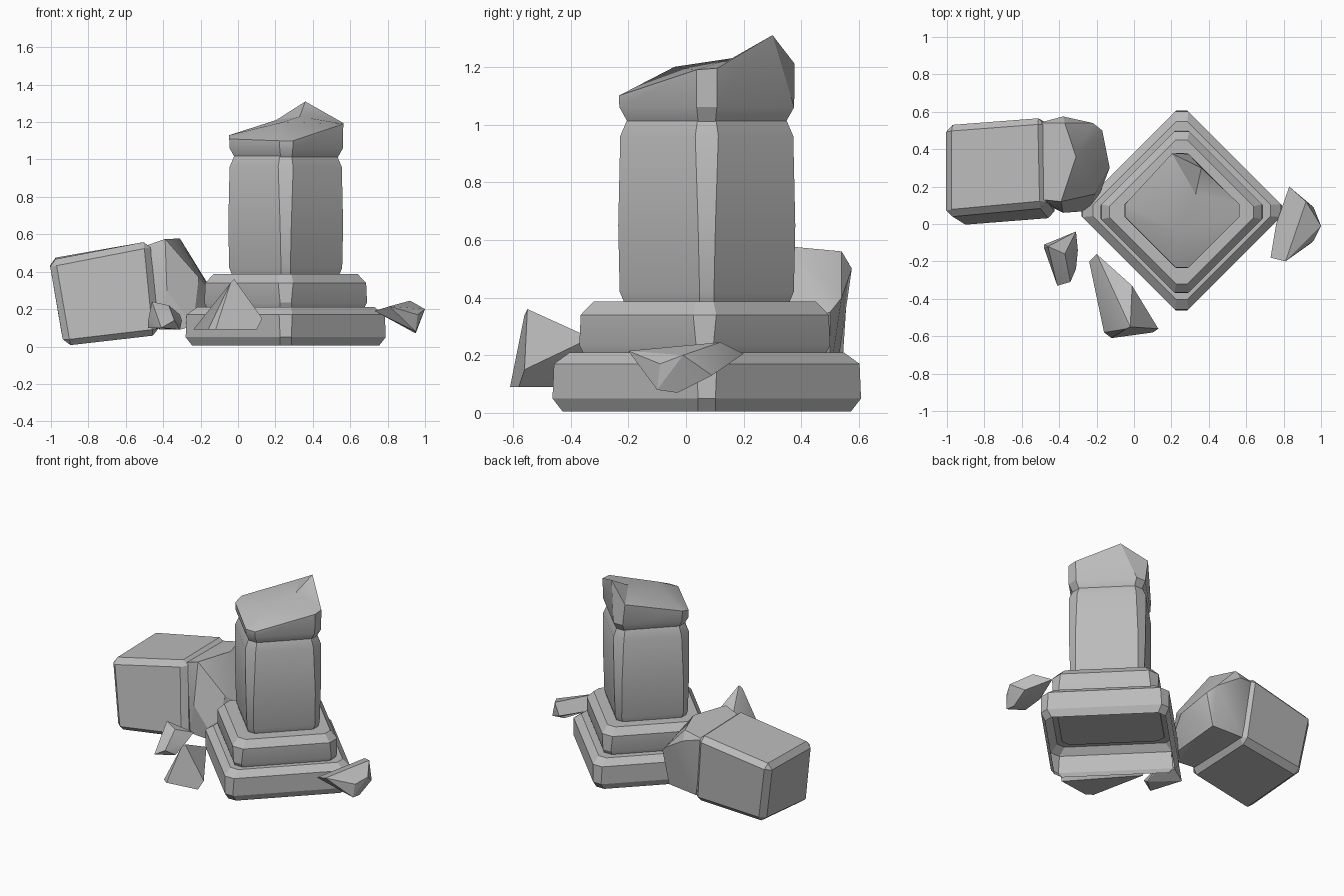
import bpy, bmesh, math
from mathutils import Vector

cube = bpy.data.objects.get("Cube")
if cube:
    bpy.data.objects.remove(cube, do_unlink=True)

stone = bpy.data.materials.new("grey_stone")
stone.use_nodes = True
GREY = (0.5, 0.5, 0.5, 1)
stone.diffuse_color = GREY
stone.node_tree.nodes["Principled BSDF"].inputs["Base Color"].default_value = GREY


def finish(name, bm, angle=28):
    bmesh.ops.recalc_face_normals(bm, faces=bm.faces[:])
    mesh = bpy.data.meshes.new(name)
    bm.to_mesh(mesh)
    bm.free()
    mesh.materials.append(stone)
    mesh.shade_smooth()
    mesh.set_sharp_from_angle(angle=math.radians(angle))
    obj = bpy.data.objects.new(name, mesh)
    bpy.context.collection.objects.link(obj)
    return obj


def diamond(bm, cx, cy, z, reach, cut):
    """Ring of a square standing on its corner, with the corners cut off."""
    ring = []
    for k in range(4):
        a = k * math.pi / 2
        for side in (-cut, cut):
            x = cx + reach * math.cos(a) - side * math.sin(a)
            y = cy + reach * math.sin(a) + side * math.cos(a)
            ring.append(bm.verts.new((x, y, z)))
    return ring


def stack(bm, cx, cy, levels):
    """Walls through rings given as (height, reach, corner cut)."""
    rings = [diamond(bm, cx, cy, *level) for level in levels]
    for low, high in zip(rings, rings[1:]):
        for i in range(8):
            j = (i + 1) % 8
            bm.faces.new((low[i], low[j], high[j], high[i]))
    return rings


def hewn_block(name, cx, cy, levels, open_bottom=False):
    bm = bmesh.new()
    rings = stack(bm, cx, cy, levels)
    bm.faces.new(rings[-1])
    if not open_bottom:
        bm.faces.new(rings[0][::-1])
    return finish(name, bm)


def rock(name, points, bevel=0):
    """Faceted stone wrapped round a few corner points."""
    bm = bmesh.new()
    for p in points:
        bm.verts.new(p)
    bmesh.ops.convex_hull(bm, input=bm.verts[:])
    loose = [v for v in bm.verts if not v.link_faces]
    bmesh.ops.delete(bm, geom=loose, context='VERTS')
    bmesh.ops.dissolve_limit(bm, angle_limit=math.radians(9),
                             verts=bm.verts[:], edges=bm.edges[:])
    if bevel:
        bmesh.ops.bevel(bm, geom=bm.edges[:], offset=bevel, segments=1,
                        affect='EDGES', clamp_overlap=True)
    return finish(name, bm)


# Stepped base, hollow underneath
hewn_block("plinth", 0.255, 0.072, [
    (0.005, 0.50, 0.03), (0.05, 0.535, 0.03),
    (0.17, 0.53, 0.035), (0.21, 0.475, 0.03)], open_bottom=True)
hewn_block("upper_step", 0.255, 0.065, [
    (0.205, 0.42, 0.03), (0.235, 0.435, 0.03),
    (0.34, 0.43, 0.04), (0.387, 0.385, 0.03)])

# Standing shaft
hewn_block("column_shaft", 0.255, 0.072, [
    (0.38, 0.285, 0.025), (0.42, 0.302, 0.025), (0.65, 0.307, 0.03),
    (0.96, 0.30, 0.04), (1.03, 0.27, 0.03)])

# Broken top drum with a jagged, sloping rim
bm = bmesh.new()
rings = stack(bm, 0.258, 0.072, [
    (1.01, 0.275, 0.03), (1.06, 0.303, 0.035), (1.15, 0.305, 0.035)])
rim = rings[-1]
for v, z in zip(rim, (1.19, 1.195, 1.28, 1.21, 1.13, 1.11, 1.10, 1.10)):
    v.co.z = z
rim[2].co = (0.36, 0.30, 1.31)
rim[3].co.x -= 0.02
crest = bm.verts.new((0.24, -0.04, 1.20))
hollow = bm.verts.new((0.33, 0.16, 1.23))
for i in (3, 4, 5, 6, 7):
    bm.faces.new((rim[i], rim[(i + 1) % 8], crest))
for tri in ((rim[0], rim[1], hollow), (rim[1], rim[2], hollow),
            (rim[2], rim[3], hollow), (rim[3], crest, hollow),
            (crest, rim[0], hollow)):
    bm.faces.new(tri)
bm.faces.new(rings[0][::-1])
finish("broken_top", bm)

# Toppled drum and its shattered end
rock("fallen_block", [
    (-1.01, 0.04, 0.46), (-1.01, 0.53, 0.47),
    (-0.47, 0.09, 0.565), (-0.48, 0.57, 0.56),
    (-0.93, -0.01, 0.00), (-0.94, 0.50, 0.05),
    (-0.42, 0.03, 0.06), (-0.43, 0.54, 0.09)], bevel=0.035)
rock("fallen_block_end", [
    (-0.49, 0.13, 0.54), (-0.51, 0.54, 0.53), (-0.38, 0.575, 0.50),
    (-0.37, 0.54, 0.56), (-0.31, 0.36, 0.577), (-0.39, 0.12, 0.575),
    (-0.22, 0.54, 0.40), (-0.17, 0.50, 0.35), (-0.13, 0.30, 0.27),
    (-0.21, 0.16, 0.37), (-0.18, 0.17, 0.20), (-0.24, 0.07, 0.11),
    (-0.31, 0.07, 0.09), (-0.42, 0.08, 0.09), (-0.38, 0.06, 0.30),
    (-0.44, 0.52, 0.12), (-0.22, 0.50, 0.13)])

# Loose shards
rock("front_shard", [
    (-0.02, -0.55, 0.36), (-0.04, -0.56, 0.34), (-0.12, -0.61, 0.09),
    (0.10, -0.58, 0.09), (0.13, -0.56, 0.15), (-0.24, -0.20, 0.09),
    (-0.20, -0.16, 0.14), (-0.01, -0.33, 0.26), (-0.16, -0.58, 0.09)])
rock("small_shard", [
    (-0.46, -0.12, 0.24), (-0.48, -0.13, 0.14), (-0.37, -0.16, 0.22),
    (-0.31, -0.04, 0.17), (-0.30, -0.14, 0.14), (-0.31, -0.24, 0.09),
    (-0.41, -0.33, 0.10), (-0.34, -0.31, 0.14), (-0.48, -0.11, 0.10)])
rock("side_shard", [
    (0.81, -0.20, 0.215), (0.73, -0.18, 0.19), (0.95, -0.10, 0.08),
    (0.95, -0.03, 0.07), (0.83, 0.20, 0.205), (0.92, 0.12, 0.245),
    (1.00, -0.01, 0.20), (0.96, -0.09, 0.17), (0.76, 0.0, 0.18),
    (0.96, 0.09, 0.13)])
